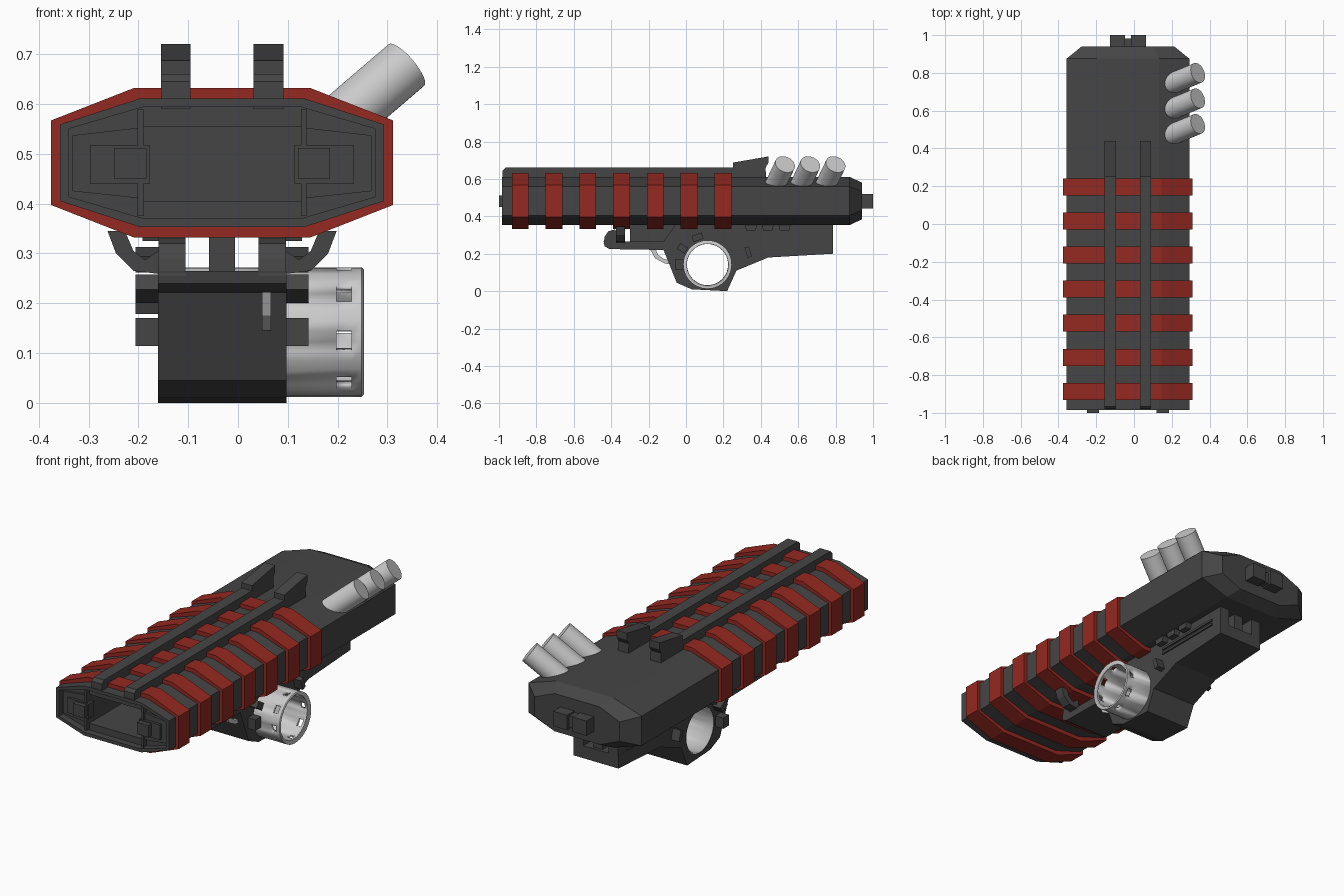
import bpy, bmesh, math
from mathutils import Vector, Matrix

if "Cube" in bpy.data.objects:
    bpy.data.objects.remove(bpy.data.objects["Cube"])

C = -0.032  # x of the launcher's centre plane


def material(name, rgb):
    m = bpy.data.materials.new(name)
    m.diffuse_color = (*rgb, 1)
    m.use_nodes = True
    m.node_tree.nodes["Principled BSDF"].inputs["Base Color"].default_value = m.diffuse_color
    return m


DARK = material("dark_metal", (0.06, 0.06, 0.06))
RED = material("red_paint", (0.3, 0.022, 0.015))


def finish(name, bm, mat=None):
    bmesh.ops.recalc_face_normals(bm, faces=bm.faces)
    me = bpy.data.meshes.new(name)
    bm.to_mesh(me)
    bm.free()
    ob = bpy.data.objects.new(name, me)
    bpy.context.collection.objects.link(ob)
    if mat:
        me.materials.append(mat)
    return ob


def loft(name, sections, mat=None):
    bm = bmesh.new()
    rings = [[bm.verts.new(p) for p in s] for s in sections]
    for a, b in zip(rings, rings[1:]):
        for i in range(len(a)):
            j = (i + 1) % len(a)
            bm.faces.new((a[i], a[j], b[j], b[i]))
    bm.faces.new(rings[0])
    bm.faces.new(rings[-1])
    return finish(name, bm, mat)


def prism_x(name, yz, x0, x1, mat=DARK):
    return loft(name, [[(x, y, z) for y, z in yz] for x in (x0, x1)], mat)


def prism_y(name, xz, y0, y1, mat=DARK):
    return loft(name, [[(x, y, z) for x, z in xz] for y in (y0, y1)], mat)


def box(name, x0, x1, y0, y1, z0, z1, mat=DARK):
    return prism_x(name, [(y0, z0), (y1, z0), (y1, z1), (y0, z1)], x0, x1, mat)


def both(fn, name, a, b, *args):
    # same part on both sides, a..b measured outward from the centre plane
    for side, s in (("right", 1), ("left", -1)):
        fn(f"{name}_{side}", *args, C + s * a, C + s * b)


def cut(ob, cutter):
    m = ob.modifiers.new("cut", 'BOOLEAN')
    m.operation, m.solver, m.object = 'DIFFERENCE', 'EXACT', cutter
    cutter.hide_render = True
    cutter.hide_viewport = True


def octagon(w, top, h, side, zc=0.482):
    return [(C + x, zc + z) for x, z in ((-w, side), (-top, h), (top, h), (w, side),
                                         (w, -side), (top, -h), (-top, -h), (-w, -side))]


def at(y, xz):
    return [(x, y, z) for x, z in xz]


# main body with a tapered rear and hollow muzzle
full = octagon(0.325, 0.165, 0.129, 0.077)
body = loft("body", [at(-0.985, full), at(0.875, full),
                     at(0.94, octagon(0.245, 0.13, 0.098, 0.05))], DARK)
cut(body, prism_y("muzzle_recess_cutter", octagon(0.308, 0.158, 0.112, 0.068), -1.1, -0.95))
cut(body, box("bore_cutter", C - 0.158, C + 0.158, -1.1, -0.45, 0.405, 0.555))

# muzzle interior: wedge plates and square lugs
for s in (-1, 1):
    n = "right" if s > 0 else "left"
    prism_y(f"muzzle_wedge_{n}", [(C + s * x, z) for x, z in
            ((0.16, 0.553), (0.3, 0.537), (0.3, 0.425), (0.16, 0.41))], -0.962, -0.94)
    box(f"muzzle_plate_{n}", C + s * 0.145, C + s * 0.265, -0.975, -0.93, 0.44, 0.518)
    box(f"muzzle_lug_{n}", C + s * 0.152, C + s * 0.217, -1.0, -0.93, 0.45, 0.512)
    box(f"muzzle_bar_{n}", C + s * 0.158, C + s * 0.17, -0.972, -0.93, 0.375, 0.59)

# red bands around the body, shells so the muzzle stays hollow
for i in range(7):
    y = 0.197 - 0.1805 * i
    band = prism_y(f"red_band_{i + 1}", octagon(0.343, 0.177, 0.15, 0.085), y - 0.045, y + 0.045, RED)
    cut(band, prism_y(f"band_cutter_{i + 1}", octagon(0.318, 0.16, 0.122, 0.074), y - 0.1, y + 0.1))

# top rails with raised sights at the rear end
rail = [(-0.98, 0.59), (-0.98, 0.645), (-0.965, 0.66), (0.25, 0.66), (0.25, 0.687),
        (0.44, 0.72), (0.44, 0.685), (0.425, 0.66), (0.43, 0.59)]
both(lambda n, a, b: prism_x(n, rail, a, b), "top_rail", 0.063, 0.123)

# rear coupling
both(lambda n, a, b: box(n, a, b, 0.92, 1.0, 0.443, 0.52), "rear_coupling", 0.016, 0.096)
box("rear_coupling_core", C - 0.02, C + 0.02, 0.92, 0.982, 0.45, 0.512)

# three slanted exhaust tubes
d = Vector((0.76, 0.31, 0.65)).normalized()
for i in range(3):
    tip = Vector((0.338, 0.53 + 0.135 * i, 0.678))
    bm = bmesh.new()
    bmesh.ops.create_cone(bm, cap_ends=True, segments=32, radius1=0.055, radius2=0.055, depth=0.2,
                          matrix=Matrix.Translation(tip - d * 0.1) @ d.to_track_quat('Z', 'Y').to_matrix().to_4x4())
    tube = finish(f"exhaust_tube_{i + 1}", bm)
    bpy.context.view_layer.objects.active = tube
    tube.select_set(True)
    bpy.ops.object.shade_smooth_by_angle()
    tube.select_set(False)

# underslung housing
housing = prism_x("housing", [(-0.44, 0.265), (-0.435, 0.24), (-0.41, 0.225), (-0.12, 0.22),
                              (-0.05, 0.045), (0.03, 0.01), (0.22, 0.0), (0.27, 0.11),
                              (0.44, 0.18), (0.785, 0.2), (0.785, 0.265)], C - 0.129, C + 0.129)
RY, RZ = 0.115, 0.142
hole = prism_x("housing_hole_cutter", [(RY + 0.115 * math.cos(i * math.pi / 20),
               RZ + 0.115 * math.sin(i * math.pi / 20)) for i in range(40)], -0.4, 0.3)
cut(housing, hole)

# side plates and spine that carry the housing
plate = [(-0.44, 0.255), (-0.435, 0.29), (-0.415, 0.32), (-0.38, 0.33), (-0.33, 0.265),
         (-0.12, 0.265), (-0.05, 0.365), (0.785, 0.365), (0.785, 0.255)]
both(lambda n, a, b: prism_x(n, plate, a, b), "side_plate", 0.073, 0.128)
box("spine", C - 0.026, C + 0.026, -0.3, 0.77, 0.26, 0.37)

# curved clamp ears near the front
for s in (-1, 1):
    prism_y("clamp_ear_" + ("right" if s > 0 else "left"), [(C + s * x, z) for x, z in
            ((0.12, 0.258), (0.178, 0.265), (0.213, 0.3), (0.23, 0.345), (0.195, 0.345),
             (0.178, 0.305), (0.155, 0.287), (0.12, 0.31))], -0.375, -0.325)

# lugs around the ring on both sides: angle, distance, half length, half width
for i, (ang, r, hl, hw) in enumerate(((180, 0.15, 0.023, 0.028), (147, 0.16, 0.025, 0.018),
                                      (110, 0.155, 0.017, 0.028), (17, 0.228, 0.012, 0.028))):
    a = math.radians(ang)
    ca, sa = math.cos(a), math.sin(a)
    pts = [(RY + (r + u) * ca - v * sa, RZ + (r + u) * sa + v * ca)
           for u, v in ((-hl, -hw), (hl, -hw), (hl, hw), (-hl, hw))]
    both(lambda n, p, q: prism_x(n, pts, p, q), f"lug_{i + 1}", 0.11, 0.174)

# slot trim and small blocks on the rear side plates
for k, z in enumerate((0.272, 0.296)):
    both(lambda n, a, b: box(n, a, b, 0.34, 0.72, z, z + 0.012), f"slot_trim_{k + 1}", 0.12, 0.136)
for k in range(3):
    y = 0.31 + 0.09 * k
    blk = [(y + 0.012, 0.325), (y + 0.062, 0.325), (y + 0.075, 0.375), (y, 0.375)]
    both(lambda n, a, b: prism_x(n, blk, a, b), f"plate_block_{k + 1}", 0.12, 0.16)

# windowed ring passing through the housing
bm = bmesh.new()
N, XS = 40, (C - 0.127, 0.198, 0.228, 0.248, 0.253)
RS = (0.13, 0.13, 0.13, 0.13, 0.125)
rings = []
for x, r in zip(XS, RS):
    rings.append([bm.verts.new((x, RY - r * math.cos(math.radians(9 * i - 17)),
                                RZ + r * math.sin(math.radians(9 * i - 17)))) for i in range(N)])
for k in range(len(XS) - 1):
    for i in range(N):
        if k == 1 and i % 5 < 2:
            continue
        j = (i + 1) % N
        bm.faces.new((rings[k][i], rings[k][j], rings[k + 1][j], rings[k + 1][i]))
ring = finish("sight_ring", bm)
for p in ring.data.polygons:  # make normals point away from the axis
    c = p.center
    if p.normal.y * (c.y - RY) + p.normal.z * (c.z - RZ) < 0:
        p.flip()
sol = ring.modifiers.new("wall", 'SOLIDIFY')
sol.thickness, sol.offset = 0.02, -1
bpy.context.view_layer.objects.active = ring
ring.select_set(True)
bpy.ops.object.shade_smooth_by_angle()

# trigger
prism_x("trigger", [(-0.195, 0.23), (-0.165, 0.23), (-0.15, 0.195), (-0.12, 0.172), (-0.07, 0.165),
                    (-0.07, 0.143), (-0.11, 0.147), (-0.165, 0.175)], 0.048, 0.066, None)
